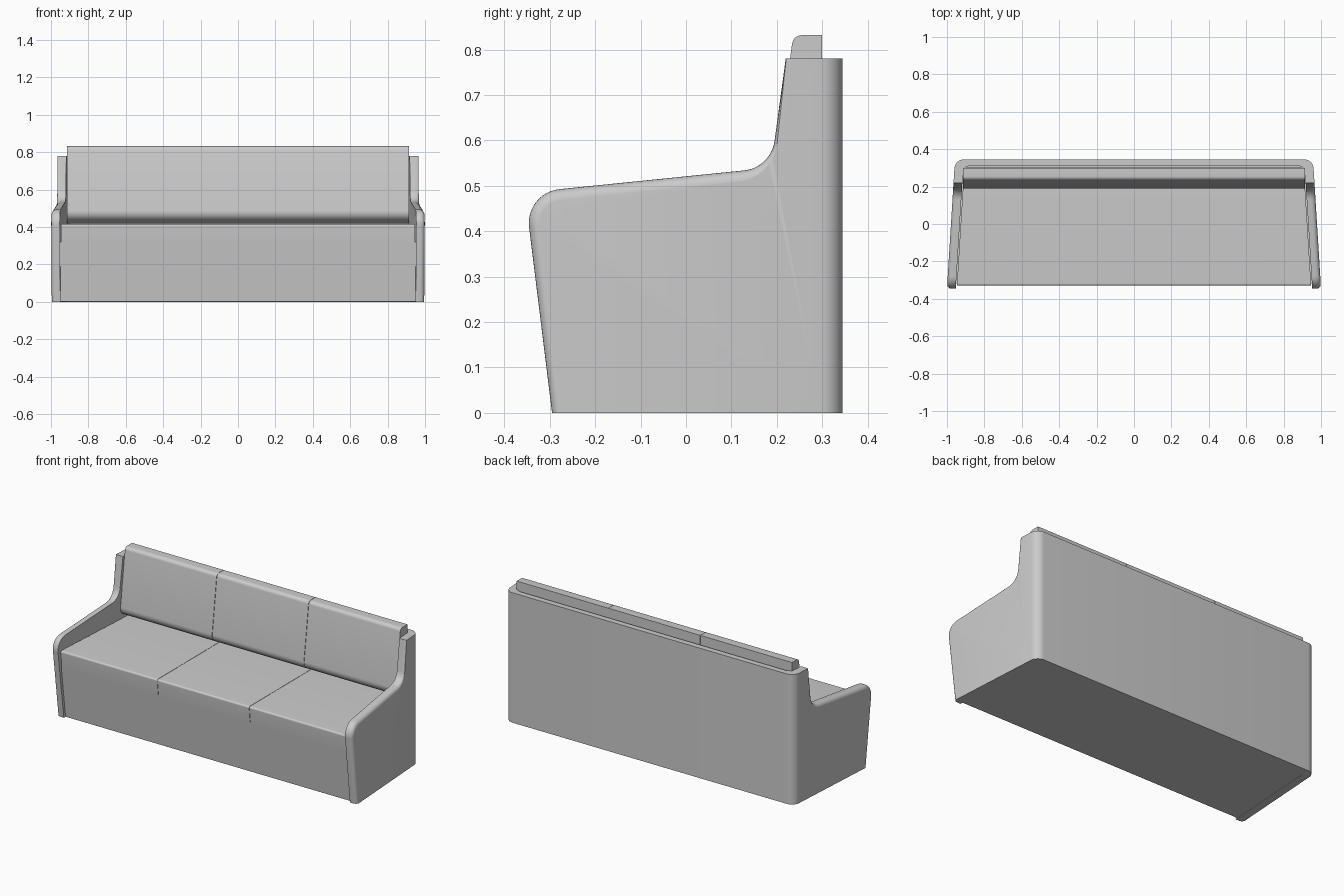
import bpy, bmesh, math
from mathutils import Vector

if "Cube" in bpy.data.objects:
    bpy.data.objects.remove(bpy.data.objects["Cube"])


def fillet(pts, n=8):
    """Polygon from (a, b, radius) corners, with each corner rounded."""
    out = []
    for i, (a, b, r) in enumerate(pts):
        p = Vector((a, b))
        if r == 0:
            out.append(p)
            continue
        u = (Vector(pts[i - 1][:2]) - p).normalized()
        v = (Vector(pts[(i + 1) % len(pts)][:2]) - p).normalized()
        half = u.angle(v) / 2
        c = p + (u + v).normalized() * (r / math.sin(half))
        s = p + u * (r / math.tan(half)) - c
        e = p + v * (r / math.tan(half)) - c
        ang = s.angle_signed(e)
        for k in range(n + 1):
            t = -ang * k / n
            out.append(c + Vector((s.x * math.cos(t) - s.y * math.sin(t),
                                   s.x * math.sin(t) + s.y * math.cos(t))))
    return out


def loft(name, loops):
    """Closed solid through a list of matching loops."""
    bm = bmesh.new()
    rings = [[bm.verts.new(p) for p in loop] for loop in loops]
    n = len(rings[0])
    for r0, r1 in zip(rings, rings[1:]):
        for i in range(n):
            j = (i + 1) % n
            bm.faces.new((r0[i], r0[j], r1[j], r1[i]))
    bm.faces.new(rings[0])
    bm.faces.new(rings[-1])
    bmesh.ops.recalc_face_normals(bm, faces=bm.faces)
    me = bpy.data.meshes.new(name)
    bm.to_mesh(me)
    bm.free()
    ob = bpy.data.objects.new(name, me)
    bpy.context.collection.objects.link(ob)
    return ob


def smooth(ob):
    bpy.ops.object.select_all(action='DESELECT')
    ob.select_set(True)
    bpy.context.view_layer.objects.active = ob
    bpy.ops.object.shade_smooth_by_angle(angle=math.radians(35))


def outer(y):
    """Half width of the shell, narrowing towards the back."""
    return 1.0 - 0.04 * (y + 0.345) / 0.645


def inner(y):
    return outer(y) - 0.047


def bar(name, profile, left, right):
    """Extrude a (y, z) profile between two x functions of y."""
    ob = loft(name, [[(f(p.x), p.x, p.y) for p in profile] for f in (left, right)])
    smooth(ob)
    return ob


# U-shaped shell plan, extruded upwards
plan = fillet([
    (-outer(-0.4), -0.4, 0), (-outer(0.345), 0.345, 0.05),
    (outer(0.345), 0.345, 0.05), (outer(-0.4), -0.4, 0),
    (inner(-0.4), -0.4, 0), (inner(0.31), 0.31, 0.035),
    (-inner(0.31), 0.31, 0.035), (-inner(-0.4), -0.4, 0)])
shell = loft("shell", [[(p.x, p.y, z) for p in plan] for z in (0, 0.78)])

# Side silhouette with rounded outer edges, used to trim the shell
side = fillet([
    (-0.258, -0.3, 0), (-0.355, 0.485, 0.075), (0.187, 0.54, 0.075),
    (0.225, 0.82, 0), (0.42, 0.82, 0), (0.42, -0.3, 0)], 12)
R = 0.025


def inset(amount):
    out = []
    for i, p in enumerate(side):
        d = (side[(i + 1) % len(side)] - side[i - 1]).normalized()
        w = amount * min(1, max(0, (0.22 - p.x) / 0.1))
        out.append(p + Vector((d.y, -d.x)) * w)
    return out


steps = [(-0.02, R)]
for k in range(7):
    a = math.pi / 2 * k / 6
    steps.append((R * (1 - math.cos(a)), R * (1 - math.sin(a))))
left = [[(-outer(p.x) + t, p.x, p.y) for p in inset(i)] for t, i in steps]
right = [[(-x, y, z) for x, y, z in loop] for loop in reversed(left)]
cutter = loft("shell_trim", left + right)
cutter.hide_render = True
mod = shell.modifiers.new("trim", 'BOOLEAN')
mod.operation = 'INTERSECT'
mod.solver = 'EXACT'
mod.object = cutter
bpy.context.view_layer.objects.active = shell
bpy.ops.object.modifier_apply(modifier=mod.name)
bpy.data.objects.remove(cutter)
smooth(shell)

# Base box below the seat
bar("base", fillet([(-0.28, 0.001, 0), (-0.318, 0.32, 0), (0.315, 0.32, 0), (0.315, 0.001, 0)]),
    lambda y: -inner(y) - 0.002, lambda y: inner(y) + 0.002)

# Three seat cushions and three back cushions
seat = fillet([(-0.32, 0.32, 0), (-0.33, 0.415, 0.01), (0.305, 0.415, 0), (0.305, 0.32, 0)])
back = fillet([(0.25, 0.418, 0), (0.187, 0.455, 0.05), (0.236, 0.832, 0.022),
               (0.30, 0.832, 0), (0.30, 0.418, 0)])
gap = 0.001
for i, label in enumerate(("left", "middle", "right")):
    l, r = -0.915 + 0.61 * i, -0.305 + 0.61 * i
    sl = (lambda y: -inner(y) + 0.005) if i == 0 else (lambda y, v=l: v + gap)
    sr = (lambda y: inner(y) - 0.005) if i == 2 else (lambda y, v=r: v - gap)
    bar("seat_cushion_" + label, seat, sl, sr)
    bar("back_cushion_" + label, back, lambda y, v=l: v + gap, lambda y, v=r: v - gap)
